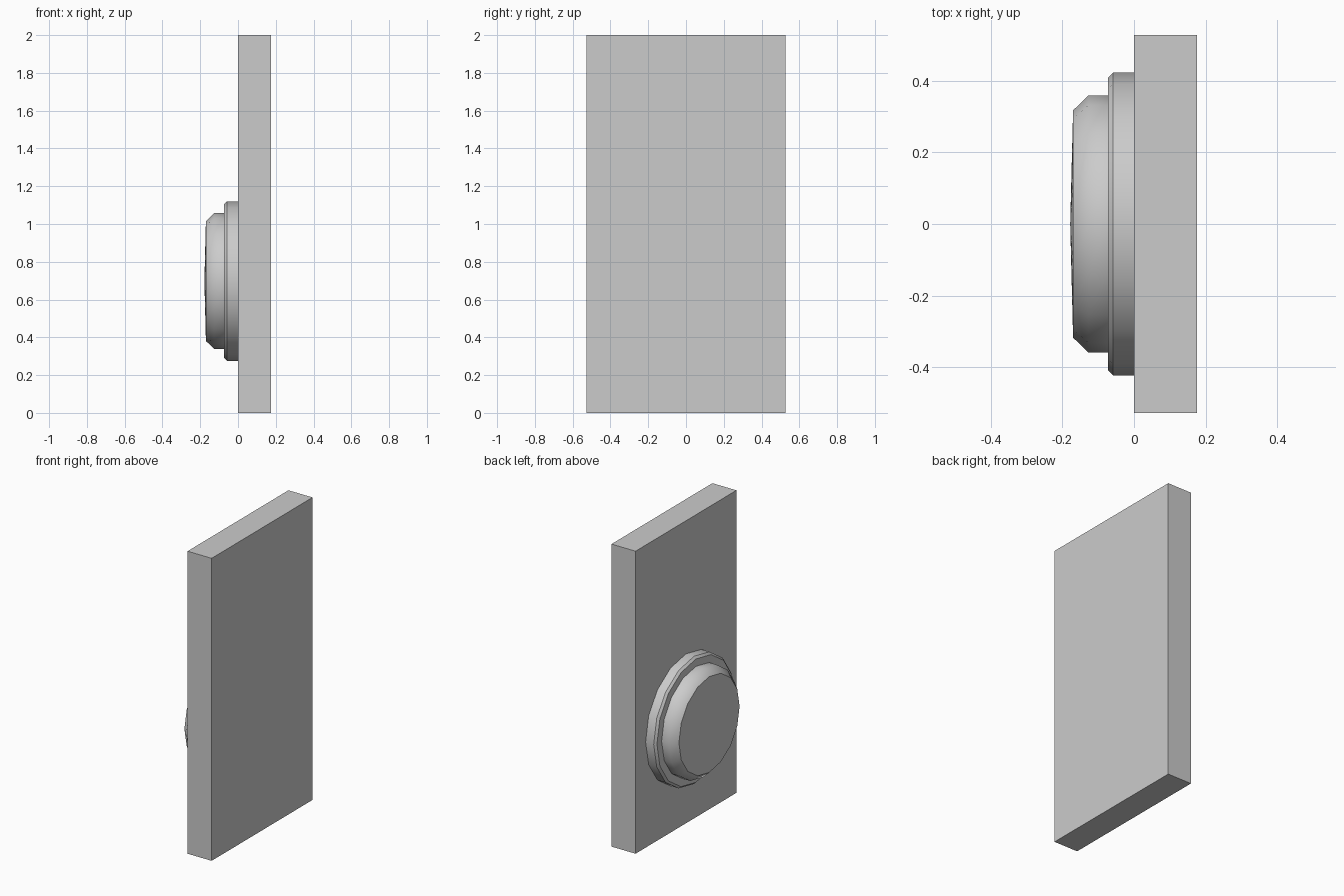
import bpy
import bmesh
from math import cos, sin, pi

if "Cube" in bpy.data.objects:
    bpy.data.objects.remove(bpy.data.objects["Cube"])

SIDES = 16
CENTRE_Z = 0.698


def finish(name, bm):
    bmesh.ops.recalc_face_normals(bm, faces=bm.faces)
    mesh = bpy.data.meshes.new(name)
    bm.to_mesh(mesh)
    bm.free()
    obj = bpy.data.objects.new(name, mesh)
    bpy.context.collection.objects.link(obj)
    return obj


def turned(name, profile, sharp_rings):
    """Revolve (x, radius) points about a horizontal x axis; radius 0 ends in a tip."""
    bm = bmesh.new()
    rings = []
    for x, r in profile:
        count = SIDES if r > 0 else 1
        rings.append([bm.verts.new((x, r * cos(2 * pi * i / SIDES),
                                    CENTRE_Z + r * sin(2 * pi * i / SIDES)))
                      for i in range(count)])
    for a, b in zip(rings, rings[1:]):
        for i in range(SIDES):
            j = (i + 1) % SIDES
            corners = [a[i], a[j], b[0]] if len(b) == 1 else [a[i], a[j], b[j], b[i]]
            bm.faces.new(corners).smooth = True
    for k in sharp_rings:
        for i in range(SIDES):
            bm.edges.get((rings[k][i], rings[k][(i + 1) % SIDES])).smooth = False
    return finish(name, bm)


# Upright slab
bm = bmesh.new()
bmesh.ops.create_cube(bm, size=1)
for v in bm.verts:
    v.co = (0.088 + v.co.x * 0.176, v.co.y * 1.054, 1 + v.co.z * 2)
finish("panel", bm)

# Round mounting flange with a small bevelled rim
turned("flange", [(0, 0.422), (-0.059, 0.422), (-0.073, 0.408), (-0.073, 0.359)], [1, 2])

# Raised button: straight wall, chamfer and shallow domed face
turned("button", [(-0.073, 0.359), (-0.127, 0.359), (-0.17, 0.317), (-0.178, 0)], [2])
